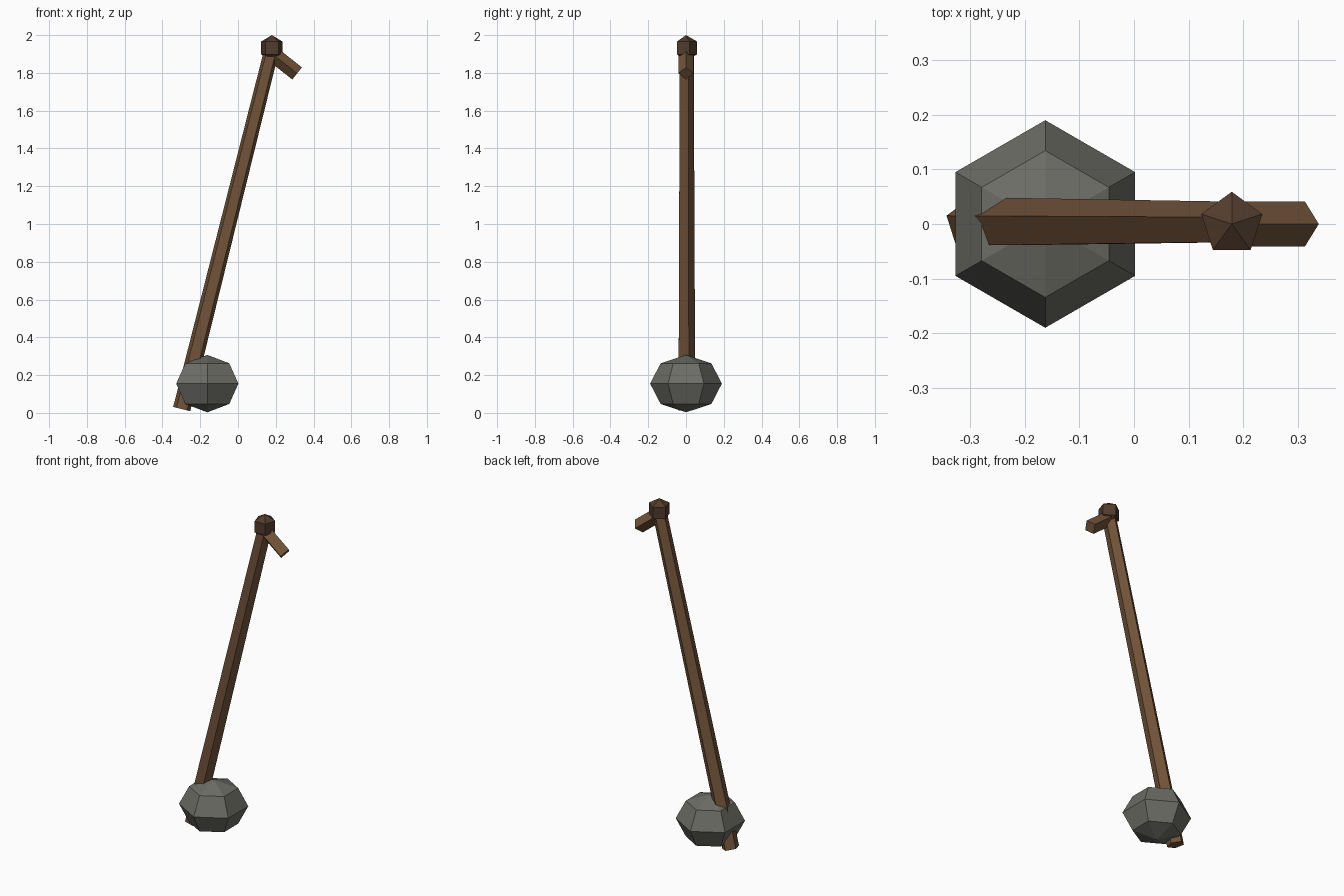
import bpy
from mathutils import Vector

if "Cube" in bpy.data.objects:
    bpy.data.objects.remove(bpy.data.objects["Cube"])


def material(name, rgb):
    mat = bpy.data.materials.new(name)
    mat.diffuse_color = (*rgb, 1)
    mat.use_nodes = True
    mat.node_tree.nodes["Principled BSDF"].inputs["Base Color"].default_value = mat.diffuse_color
    return mat


def finish(name, mat):
    obj = bpy.context.object
    obj.name = name
    obj.data.materials.append(mat)
    return obj


def rod(name, start, end, r_start, r_end, sides, mat):
    """Tapered prism between two points in the XZ plane, one corner facing +y."""
    a, b = Vector(start), Vector(end)
    d = b - a
    bpy.ops.mesh.primitive_cone_add(vertices=sides, radius1=r_start, radius2=r_end,
                                    depth=d.length, location=(a + b) / 2)
    obj = finish(name, mat)
    obj.rotation_mode = 'QUATERNION'
    obj.rotation_quaternion = Vector((0, 0, 1)).rotation_difference(d)
    return obj


def ball(name, center, radius, segments, rings, z_scale, mat):
    bpy.ops.mesh.primitive_uv_sphere_add(segments=segments, ring_count=rings,
                                         radius=radius, location=center)
    obj = finish(name, mat)
    obj.scale.z = z_scale
    return obj


wood = material("wood", (0.17, 0.088, 0.042))
dark_wood = material("dark_wood", (0.085, 0.045, 0.026))
stone = material("stone", (0.15, 0.152, 0.13))

# Leaning pole
rod("pole", (-0.298, 0, 0.02), (0.178, 0, 1.92), 0.049, 0.041, 5, wood)
# Short branch stub near the top
rod("branch_stub", (0.18, 0, 1.902), (0.313, 0, 1.797), 0.041, 0.041, 4, wood)
# Knob on the pole's tip
ball("top_knob", (0.179, 0, 1.932), 0.068, 5, 3, 1, dark_wood)
# Rock at the foot
ball("base_stone", (-0.1625, 0, 0.155), 0.19, 6, 4, 0.8, stone)
